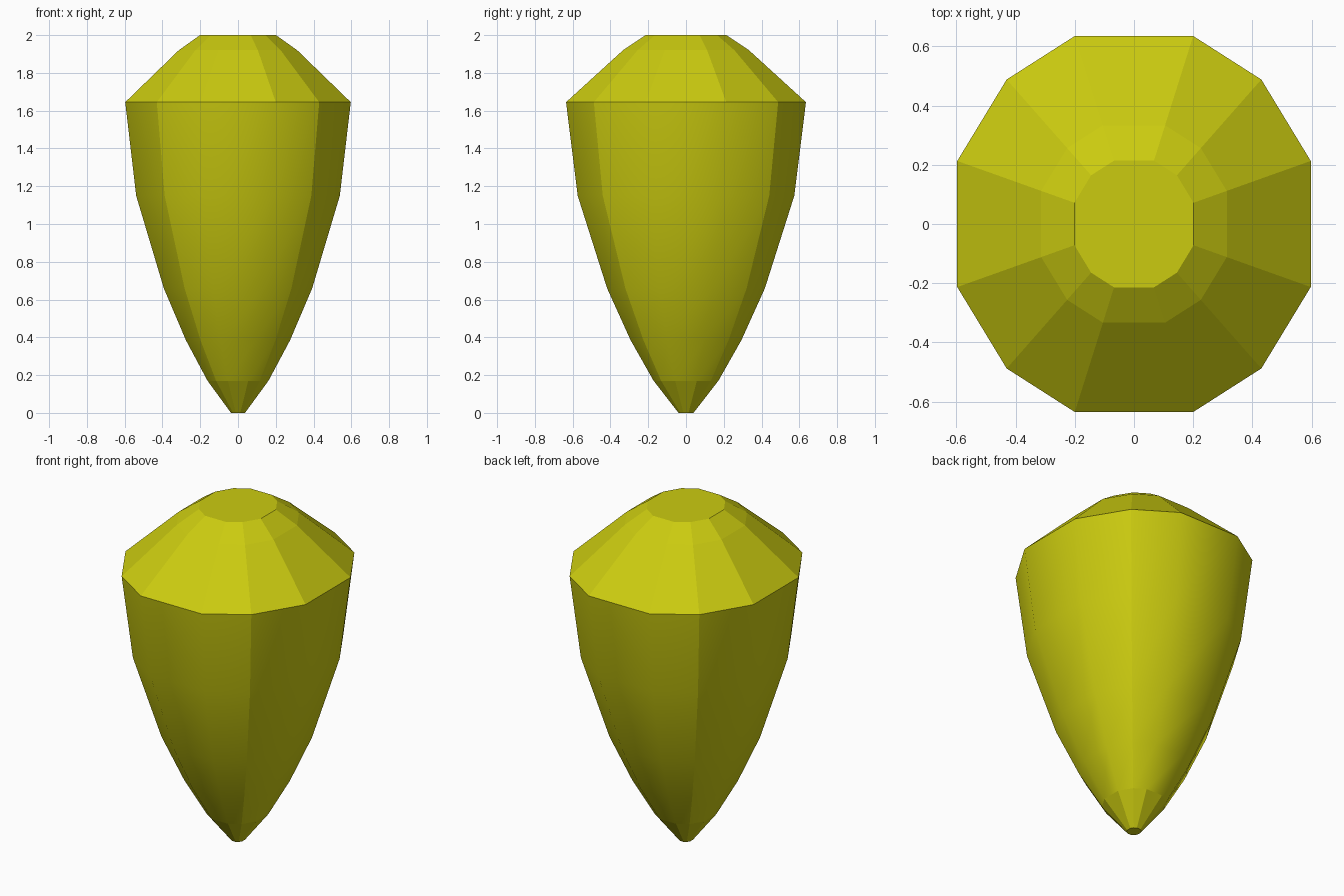
import bpy, bmesh

if "Cube" in bpy.data.objects:
    bpy.data.objects.remove(bpy.data.objects["Cube"])

# Twelve-sided girdle outline, mirrored from one quadrant
quad = [(0.597, 0.213), (0.43, 0.488), (0.2, 0.635)]
outline = (quad + [(-x, y) for x, y in reversed(quad)]
           + [(-x, -y) for x, y in quad] + [(x, -y) for x, y in reversed(quad)])

# Profile: height and scale of the outline
profile = [(0, 0.062), (0.17, 0.27), (0.385, 0.462), (0.66, 0.658),
           (1.15, 0.903), (1.645, 1.0), (1.92, 0.525), (2.0, 0.337)]

bm = bmesh.new()
rings = [[bm.verts.new((x * s, y * s, z)) for x, y in outline] for z, s in profile]
n = len(outline)

# Smooth pavilion between the girdle and the tip, flat facets elsewhere
for level, (low, high) in enumerate(zip(rings, rings[1:])):
    for i in range(n):
        j = (i + 1) % n
        face = bm.faces.new((low[i], low[j], high[j], high[i]))
        face.smooth = 1 <= level <= 4
bm.faces.new(reversed(rings[0]))
bm.faces.new(rings[-1])

# Four corner ridges stay sharp
for low, high in zip(rings, rings[1:]):
    for i in range(1, n, 3):
        bm.edges.get((low[i], high[i])).smooth = False

bm.normal_update()
mesh = bpy.data.meshes.new("gemstone")
bm.to_mesh(mesh)
bm.free()
gem = bpy.data.objects.new("gemstone", mesh)
bpy.context.collection.objects.link(gem)

# Yellow crystal
mat = bpy.data.materials.new("yellow_crystal")
mat.diffuse_color = (0.6, 0.6, 0.005, 1)
mat.use_nodes = True
mat.node_tree.nodes["Principled BSDF"].inputs["Base Color"].default_value = mat.diffuse_color
mesh.materials.append(mat)
